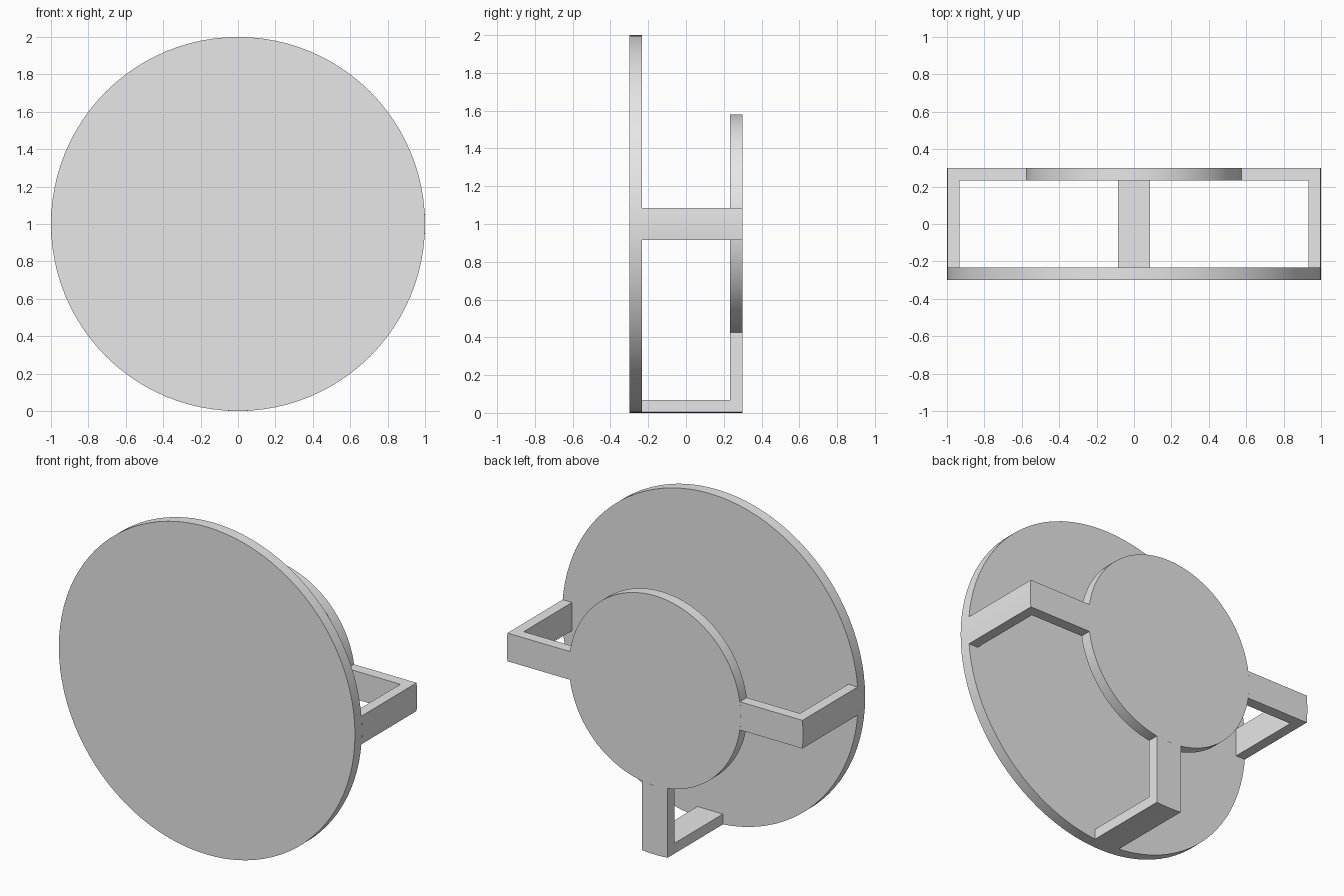
import bpy
import bmesh
import math
from mathutils import Matrix

cube = bpy.data.objects.get("Cube")
if cube:
    bpy.data.objects.remove(cube, do_unlink=True)

CENTRE_Z = 1.0
DEPTH = 0.3          # half of the overall depth
PLATE = 0.067        # thickness of discs and brackets
FRONT_R, BACK_R = 1.0, 0.58
ARM_HALF = 0.086
STEPS = 6

grey = bpy.data.materials.new("light_grey")
grey.use_nodes = True
grey.diffuse_color = (0.8, 0.8, 0.8, 1)
grey.node_tree.nodes["Principled BSDF"].inputs["Base Color"].default_value = (0.8, 0.8, 0.8, 1)


def finish(obj):
    obj.data.materials.append(grey)
    bpy.ops.object.select_all(action="DESELECT")
    obj.select_set(True)
    bpy.context.view_layer.objects.active = obj
    bpy.ops.object.shade_smooth_by_angle(angle=math.radians(30))


def disc(name, radius, y):
    bpy.ops.mesh.primitive_cylinder_add(
        vertices=96, radius=radius, depth=PLATE,
        location=(0, y, CENTRE_Z), rotation=(math.pi / 2, 0, 0))
    obj = bpy.context.object
    obj.name = name
    finish(obj)


def bracket(name, angle):
    """L-shaped arm whose ends follow the rims of both discs."""
    bm = bmesh.new()
    rings = []
    for i in range(STEPS + 1):
        t = ARM_HALF * (2 * i / STEPS - 1)
        root = math.sqrt(BACK_R ** 2 - t ** 2)
        outer = math.sqrt(FRONT_R ** 2 - t ** 2)
        inner = FRONT_R - PLATE
        profile = [(root, DEPTH), (outer, DEPTH), (outer, PLATE - DEPTH),
                   (inner, PLATE - DEPTH), (inner, DEPTH - PLATE), (root, DEPTH - PLATE)]
        rings.append([bm.verts.new((r, y, t)) for r, y in profile])
    for a, b in zip(rings, rings[1:]):
        for k in range(len(a)):
            n = (k + 1) % len(a)
            bm.faces.new((a[k], a[n], b[n], b[k]))
    bm.faces.new(rings[0])
    bm.faces.new(rings[-1])
    bmesh.ops.recalc_face_normals(bm, faces=bm.faces)
    turn = Matrix.Translation((0, 0, CENTRE_Z)) @ Matrix.Rotation(angle, 4, "Y")
    bmesh.ops.transform(bm, matrix=turn, verts=bm.verts)
    mesh = bpy.data.meshes.new(name)
    bm.to_mesh(mesh)
    bm.free()
    obj = bpy.data.objects.new(name, mesh)
    bpy.context.collection.objects.link(obj)
    finish(obj)


# Large front disc and small back disc
disc("front_disc", FRONT_R, PLATE / 2 - DEPTH)
disc("back_disc", BACK_R, DEPTH - PLATE / 2)

# Three brackets joining the discs
for name, angle in (("left_bracket", 0), ("bottom_bracket", math.pi / 2), ("right_bracket", math.pi)):
    bracket(name, angle)
